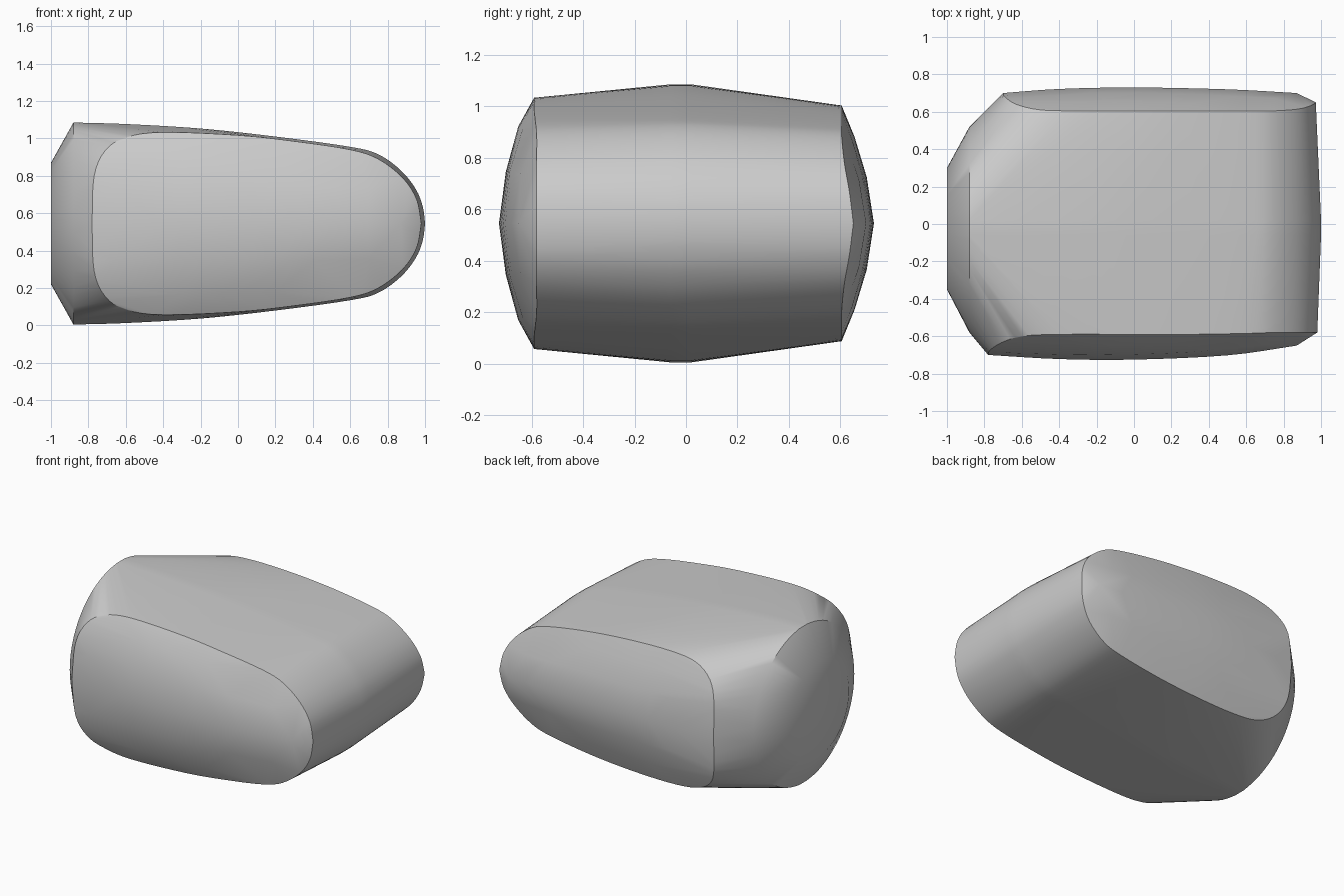
import bpy, bmesh
from math import sin, cos, pi, radians
from mathutils import Vector

cube = bpy.data.objects.get("Cube")
if cube:
    bpy.data.objects.remove(cube, do_unlink=True)

MID = 0.545  # height of the symmetry plane


def spline(pts, steps=4):
    """Smooth curve through the given points."""
    p = [Vector(v) for v in pts]
    p = [2 * p[0] - p[1]] + p + [2 * p[-1] - p[-2]]
    out = []
    for a, b, c, d in zip(p, p[1:], p[2:], p[3:]):
        for i in range(steps):
            t = i / steps
            out.append(0.5 * (2 * b + (c - a) * t + (2 * a - 5 * b + 4 * c - d) * t * t
                              + (3 * b - a - 3 * c + d) * t ** 3))
    return out + [p[-2]]


def mirrored(pts):
    """Turn (x, y, height above the middle) into points above and below it."""
    return [Vector((x, y, MID + s * h)) for x, y, h in pts for s in (1, -1)]


def disc(x, y, ry, rz, n=64):
    return [Vector((x, y + ry * cos(2 * pi * i / n), MID + rz * sin(2 * pi * i / n)))
            for i in range(n)]


# blunt end: small flat disc, then the wider shoulder ring
points = disc(-1, -0.025, 0.325, 0.325) + disc(-0.88, -0.03, 0.55, 0.54)

# middle outline with the rounded nose
middle = [(-0.88, 0.54), (-0.6, 0.532), (-0.2, 0.508), (0.2, 0.465), (0.6, 0.41),
          (0.75, 0.37), (0.87, 0.285), (0.95, 0.185), (0.988, 0.09), (1, 0)]
for y in (-0.06, 0.02):
    points += mirrored(spline([(x, y, h) for x, h in middle]))

# outlines of the two side caps
front = [(-0.78, -0.70, 0), (-0.77, -0.675, 0.25), (-0.71, -0.635, 0.39), (-0.6, -0.60, 0.46),
         (-0.4, -0.59, 0.488), (0, -0.59, 0.472), (0.3, -0.59, 0.44), (0.6, -0.585, 0.395),
         (0.75, -0.58, 0.345), (0.88, -0.58, 0.245), (0.955, -0.58, 0.13), (0.98, -0.58, 0)]
back = [(-0.70, 0.70, 0), (-0.69, 0.68, 0.23), (-0.63, 0.64, 0.36), (-0.5, 0.61, 0.435),
        (-0.3, 0.605, 0.457), (0, 0.605, 0.45), (0.3, 0.605, 0.425), (0.6, 0.605, 0.38),
        (0.75, 0.605, 0.335), (0.88, 0.615, 0.235), (0.95, 0.635, 0.12), (0.972, 0.65, 0)]
for outline in (front, back):
    points += mirrored(spline(outline))

# shallow bulge of the caps: curved ridge lines at three heights
ridges = [[(-0.78, -0.70, 0), (-0.4, -0.722, 0), (0, -0.725, 0), (0.5, -0.702, 0), (0.87, -0.65, 0)],
          [(-0.66, -0.69, 0.2), (-0.2, -0.70, 0.2), (0.3, -0.685, 0.2), (0.7, -0.645, 0.19)],
          [(-0.55, -0.645, 0.375), (-0.2, -0.652, 0.375), (0.2, -0.635, 0.365)],
          [(-0.70, 0.70, 0), (-0.4, 0.722, 0), (0, 0.73, 0), (0.5, 0.72, 0), (0.87, 0.70, 0)],
          [(-0.6, 0.69, 0.18), (-0.1, 0.702, 0.18), (0.4, 0.69, 0.18), (0.75, 0.672, 0.17)],
          [(-0.45, 0.65, 0.335), (-0.1, 0.655, 0.335), (0.3, 0.645, 0.325)]]
for ridge in ridges:
    points += mirrored(spline(ridge))

# wrap a skin around all the guide curves
bm = bmesh.new()
for p in points:
    bm.verts.new(p)
bmesh.ops.remove_doubles(bm, verts=bm.verts[:], dist=0.002)
hull = bmesh.ops.convex_hull(bm, input=bm.verts[:])
loose = [v for v in bm.verts if not v.link_faces]
bmesh.ops.delete(bm, geom=loose, context='VERTS')
bmesh.ops.recalc_face_normals(bm, faces=bm.faces[:])
mesh = bpy.data.meshes.new("rounded_block")
bm.to_mesh(mesh)
bm.free()
block = bpy.data.objects.new("rounded_block", mesh)
bpy.context.collection.objects.link(block)

# plain grey
grey = bpy.data.materials.new("plain grey")
grey.use_nodes = True
color = (0.6, 0.6, 0.6, 1)
grey.diffuse_color = color
grey.node_tree.nodes["Principled BSDF"].inputs["Base Color"].default_value = color
mesh.materials.append(grey)

bpy.ops.object.select_all(action='DESELECT')
block.select_set(True)
bpy.context.view_layer.objects.active = block
bpy.ops.object.shade_smooth_by_angle(angle=radians(30))
